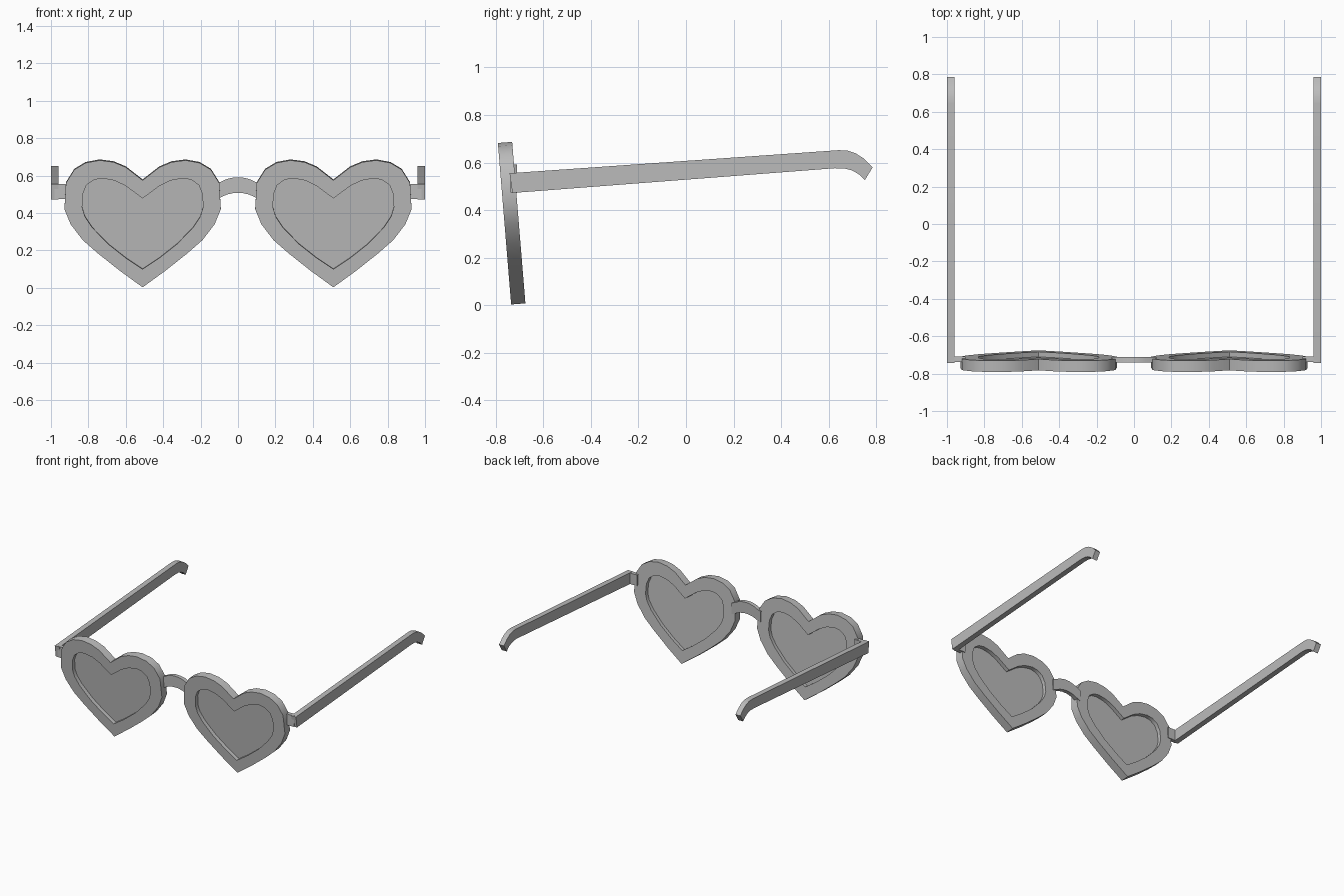
import bpy, bmesh, math

cube = bpy.data.objects.get("Cube")
if cube:
    bpy.data.objects.remove(cube, do_unlink=True)

grey = bpy.data.materials.new("plain grey")
grey.use_nodes = True
grey.diffuse_color = (0.5, 0.5, 0.5, 1)
grey.node_tree.nodes["Principled BSDF"].inputs["Base Color"].default_value = (0.5, 0.5, 0.5, 1)

# Half outlines of the heart, from the notch round to the tip (x offset, z)
OUTER = [(0, .575), (.09, .645), (.155, .672), (.23, .682), (.305, .668), (.365, .632), (.41, .56),
         (.418, .42), (.385, .34), (.32, .255), (.24, .185), (.12, .09), (0, .003)]
INNER = [(0, .478), (.09, .545), (.15, .574), (.215, .586), (.26, .578), (.3, .55), (.32, .5),
         (.323, .43), (.308, .38), (.27, .323), (.185, .235), (.09, .16), (0, .1)]
TILT = math.tan(math.radians(4.7))
CENTRE_X = 0.51


def full(half):
    return half + [(-x, z) for x, z in reversed(half[1:-1])]


def finish(name, bm, angle=40):
    bmesh.ops.recalc_face_normals(bm, faces=bm.faces)
    mesh = bpy.data.meshes.new(name)
    bm.to_mesh(mesh)
    bm.free()
    mesh.materials.append(grey)
    obj = bpy.data.objects.new(name, mesh)
    bpy.context.collection.objects.link(obj)
    bpy.ops.object.select_all(action='DESELECT')
    obj.select_set(True)
    bpy.context.view_layer.objects.active = obj
    bpy.ops.object.shade_smooth_by_angle(angle=math.radians(angle))
    return obj


def tilted(cx, x, z, depth):
    """Point on the leaning front, depth measured backwards from its face."""
    return (cx + x, -0.735 - TILT * z + depth, z + TILT * depth)


def rim(name, cx):
    bm = bmesh.new()
    loops = [[bm.verts.new(tilted(cx, x, z, d)) for x, z in full(half)]
             for half, d in ((OUTER, 0), (OUTER, .06), (INNER, .06), (INNER, 0))]
    n = len(loops[0])
    for a, b in zip(loops, loops[1:] + loops[:1]):
        for i in range(n):
            j = (i + 1) % n
            bm.faces.new((a[i], a[j], b[j], b[i]))
    finish(name, bm)


def prism(name, points, start, end):
    """Extrude a closed outline of 3D points from one offset to another."""
    bm = bmesh.new()
    a, b = [[bm.verts.new([p + o for p, o in zip(pt, off)]) for pt in points]
            for off in (start, end)]
    bm.faces.new(a)
    bm.faces.new(b)
    for i in range(len(a)):
        j = (i + 1) % len(a)
        bm.faces.new((a[i], a[j], b[j], b[i]))
    return finish(name, bm)


# Temple side outline (y, z), with the hooked ear end
TEMPLE = [(-.742, .555), (.643, .652), (.68, .65), (.715, .638), (.75, .615), (.785, .58),
          (.752, .526), (.725, .552), (.697, .567), (.665, .575), (.626, .576), (-.73, .472)]

for side, s in (("left", 1), ("right", -1)):
    cx = s * CENTRE_X
    rim(side + "_rim", cx)
    # Thin lens set midway in the rim
    prism(side + "_lens", [tilted(cx, x, z, .028) for x, z in full(INNER)], (0, 0, 0), (0, .005, 0))
    prism(side + "_temple", [(0, y, z) for y, z in TEMPLE], (s * .96, 0, 0), (s, 0, 0))
    # Hinge joining rim and temple
    prism(side + "_hinge", [(s * .9, 0, .474), (s * .98, 0, .474), (s * .98, 0, .556), (s * .9, 0, .556)],
          (0, -.738, 0), (0, -.708, 0))

# Arched bridge between the rims
arch = [(-.12, 0), (-.1, .008), (-.06, .027), (-.02, .036), (.02, .036), (.06, .027), (.1, .008), (.12, 0)]
prism("bridge", [(x, 0, z + .555) for x, z in arch] + [(x, 0, z + .472) for x, z in reversed(arch)],
      (0, -.74, 0), (0, -.71, 0))
